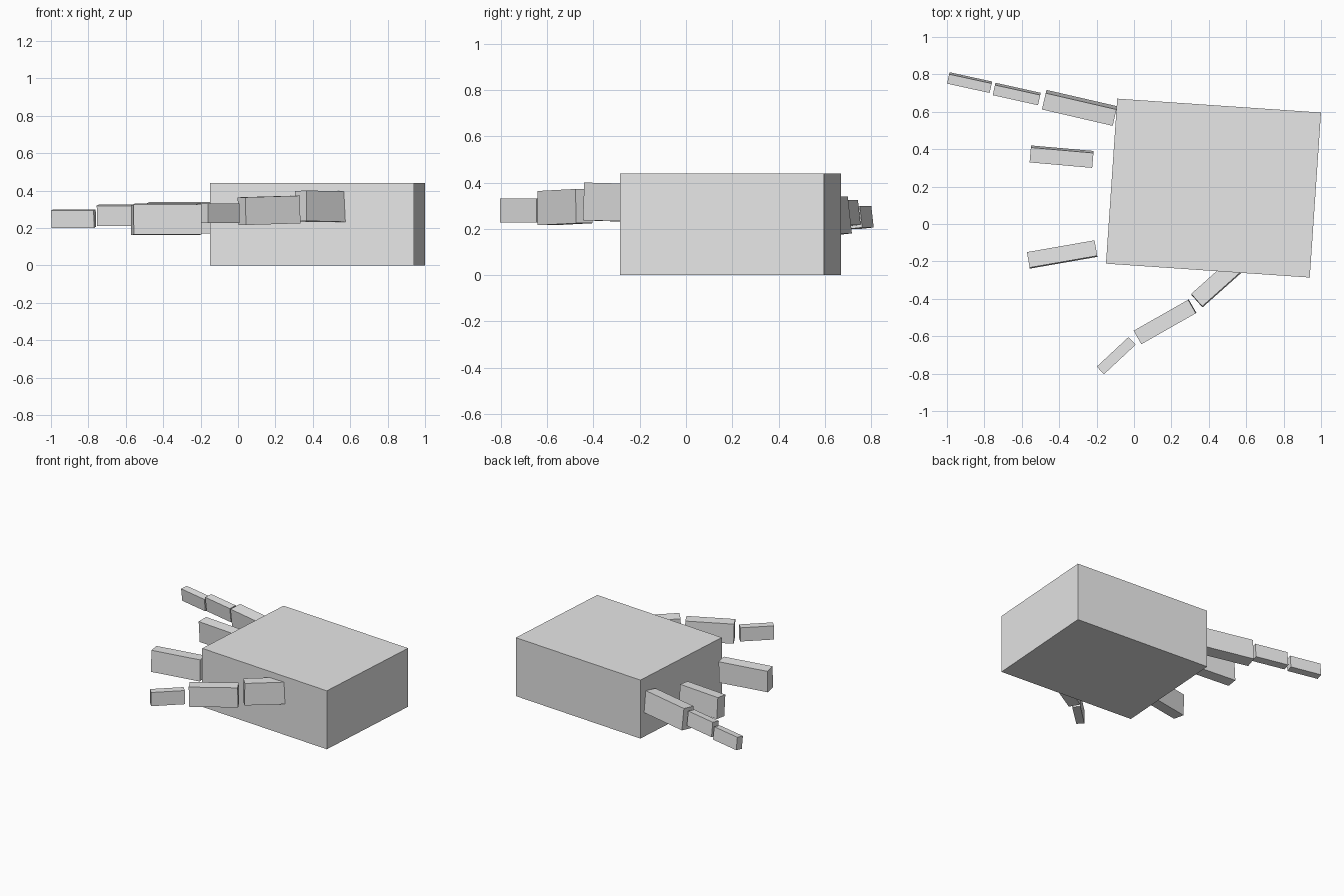
import bpy
from math import radians
from mathutils import Euler

if "Cube" in bpy.data.objects:
    bpy.data.objects.remove(bpy.data.objects["Cube"])

grey = bpy.data.materials.new("light_grey")
grey.diffuse_color = (0.8, 0.8, 0.8, 1)
grey.use_nodes = True
grey.node_tree.nodes["Principled BSDF"].inputs["Base Color"].default_value = grey.diffuse_color


def block(name, centre, size, yaw, roll=0, pitch=0):
    """A plain box, sized along its own axes, then rolled, pitched and turned."""
    bpy.ops.mesh.primitive_cube_add(size=1)
    ob = bpy.context.object
    ob.name = name
    ob.scale = size
    ob.location = centre
    ob.rotation_euler = Euler((radians(roll), radians(pitch), radians(yaw)), 'XYZ')
    ob.data.materials.append(grey)
    return ob


# Palm
block("palm", (0.425, 0.192, 0.22), (1.092, 0.884, 0.44), -3.9)

# Outer finger: three joints getting smaller
block("outer_finger_base", (-0.291, 0.621, 0.255), (0.388, 0.09, 0.16), -13, 6.5)
block("outer_finger_middle", (-0.627, 0.695, 0.268), (0.248, 0.056, 0.108), -12.5, 6.5)
block("outer_finger_tip", (-0.879, 0.756, 0.25), (0.233, 0.052, 0.094), -12.3, 6.5)

# Two single-joint fingers
block("middle_finger", (-0.387, 0.36, 0.25), (0.336, 0.08, 0.158), -5, 4)
block("inner_finger", (-0.384, -0.163, 0.243), (0.367, 0.084, 0.16), 9.9, -2)

# Thumb: base sinks into the palm
block("thumb_base", (0.475, -0.286, 0.314), (0.372, 0.089, 0.163), 41.7, -2, 1)
block("thumb_middle", (0.166, -0.523, 0.294), (0.335, 0.083, 0.148), 29.6, 0, -1.5)
block("thumb_tip", (-0.095, -0.704, 0.279), (0.232, 0.056, 0.103), 43)
